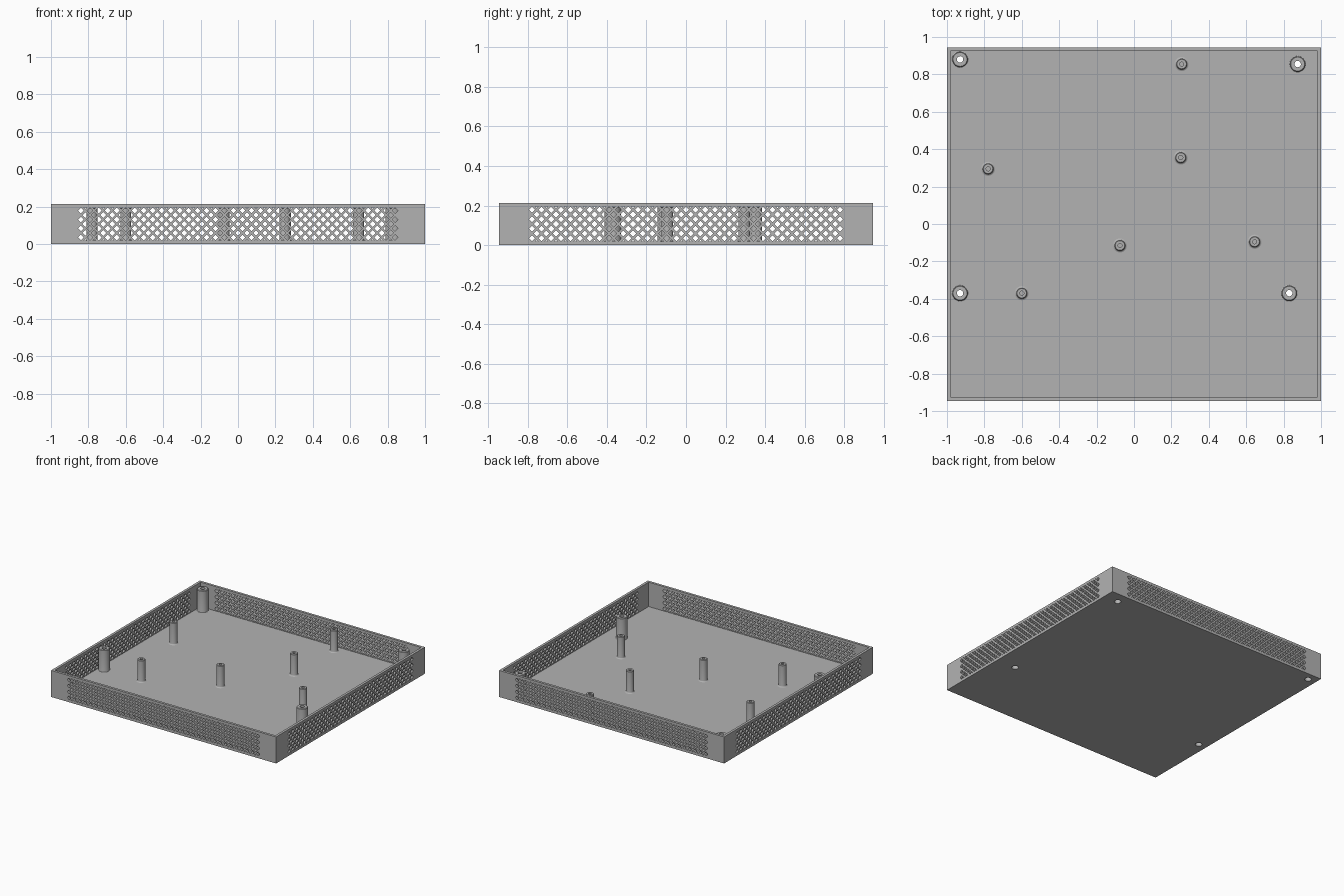
import bpy, bmesh, math
from mathutils import Matrix

if "Cube" in bpy.data.objects:
    bpy.data.objects.remove(bpy.data.objects["Cube"], do_unlink=True)

WIDTH, DEPTH, HEIGHT = 2.0, 1.89, 0.213
WALL, FLOOR = 0.02, 0.017
MID = HEIGHT / 2
VENT_HALF_HEIGHT = 0.0875
HOLE = 0.0155          # half diagonal of a vent hole
ROW = 0.048            # vertical spacing of vent holes

grey = bpy.data.materials.new("Plain grey")
grey.use_nodes = True
grey.diffuse_color = (0.45, 0.45, 0.45, 1)
grey.node_tree.nodes["Principled BSDF"].inputs["Base Color"].default_value = grey.diffuse_color


def finish(bm, name):
    bmesh.ops.recalc_face_normals(bm, faces=bm.faces)
    mesh = bpy.data.meshes.new(name)
    bm.to_mesh(mesh)
    bm.free()
    mesh.materials.append(grey)
    obj = bpy.data.objects.new(name, mesh)
    bpy.context.collection.objects.link(obj)
    return obj


def box(bm, size, centre):
    m = Matrix.Translation(centre) @ Matrix.Diagonal((*size, 1))
    bmesh.ops.create_cube(bm, size=1, matrix=m)


def prism(bm, outline, place):
    """Closed prism through both opposite walls from a 2D outline."""
    near, far = [[bm.verts.new(place(u, z, end)) for u, z in outline] for end in (-1.2, 1.2)]
    bm.faces.new(near)
    bm.faces.new(far[::-1])
    n = len(outline)
    for i in range(n):
        j = (i + 1) % n
        bm.faces.new((near[i], far[i], far[j], near[j]))


def vent_cutter(name, last, step, place):
    """Staggered diamond lattice; last is the outermost column in half steps."""
    bm = bmesh.new()
    for k in range(-last, last + 1):
        u = k * step / 2
        if (last - k) % 2 == 0:
            rows = [-1.5, -0.5, 0.5, 1.5]
        else:
            rows = [-1, 0, 1]
            # trimmed diamonds along the top and bottom edges of the grille
            for s in (-1, 1):
                tip = MID + s * (2 * ROW - HOLE)
                edge = MID + s * VENT_HALF_HEIGHT
                w = abs(edge - tip)
                prism(bm, [(u, tip), (u + w, edge), (u - w, edge)], place)
        for r in rows:
            z = MID + r * ROW
            prism(bm, [(u - HOLE, z), (u, z - HOLE), (u + HOLE, z), (u, z + HOLE)], place)
    return finish(bm, name)


def cut(target, cutter):
    mod = target.modifiers.new("cut", "BOOLEAN")
    mod.operation = "DIFFERENCE"
    mod.solver = "MANIFOLD"
    mod.object = cutter
    bpy.context.view_layer.update()
    graph = bpy.context.evaluated_depsgraph_get()
    old = target.data
    new = bpy.data.meshes.new_from_object(target.evaluated_get(graph))
    target.modifiers.clear()
    target.data = new
    bpy.data.meshes.remove(old)
    bpy.data.objects.remove(cutter, do_unlink=True)


def lathe(name, profile, xy, segments=32):
    """Closed (radius, height) loop turned about a vertical axis."""
    bm = bmesh.new()
    rings = []
    for s in range(segments):
        a = math.tau * s / segments
        rings.append([bm.verts.new((r * math.cos(a), r * math.sin(a), z)) for r, z in profile])
    n = len(profile)
    for s in range(segments):
        a, b = rings[s], rings[(s + 1) % segments]
        for i in range(n):
            j = (i + 1) % n
            bm.faces.new((a[i], b[i], b[j], a[j]))
    bmesh.ops.remove_doubles(bm, verts=bm.verts, dist=1e-6)
    obj = finish(bm, name)
    obj.location = (*xy, 0)
    bpy.ops.object.select_all(action="DESELECT")
    obj.select_set(True)
    bpy.context.view_layer.objects.active = obj
    bpy.ops.object.shade_smooth_by_angle(angle=math.radians(35))
    return obj


def base_fillet(radius, size):
    """Concave flare where a post meets the floor."""
    arc = [math.radians(a) for a in (0, 30, 60, 90)]
    return [(radius + size * (1 - math.sin(a)), FLOOR + size * (1 - math.cos(a))) for a in arc]


corner_posts = [(-0.93, 0.88), (0.875, 0.855), (-0.93, -0.37), (0.83, -0.37)]
board_posts = [(0.255, 0.855), (0.25, 0.355), (-0.78, 0.295),
               (0.645, -0.095), (-0.075, -0.115), (-0.6, -0.37)]
TOP = 0.193
BORE, SCREW = 0.025, 0.017

# Open tray
bm = bmesh.new()
box(bm, (WIDTH, DEPTH, HEIGHT), (0, 0, MID))
tray = finish(bm, "tray")
bm = bmesh.new()
box(bm, (WIDTH - 2 * WALL, DEPTH - 2 * WALL, 1), (0, 0, FLOOR + 0.5))
cut(tray, finish(bm, "cavity_cutter"))

# Ventilation grilles in all four walls
cut(tray, vent_cutter("front_back_vents", 35, ROW, lambda u, z, e: (u, e, z)))
cut(tray, vent_cutter("side_vents", 32, 0.0487, lambda u, z, e: (e, u, z)))

# Screw bores through the floor
bm = bmesh.new()
for x, y in corner_posts:
    bmesh.ops.create_cone(bm, cap_ends=True, segments=32, radius1=BORE, radius2=BORE,
                          depth=0.1, matrix=Matrix.Translation((x, y, 0)))
cut(tray, finish(bm, "bore_cutter"))

# Hollow corner posts with a wide screw bore from below
for i, xy in enumerate(corner_posts):
    profile = base_fillet(0.041, 0.004) + [
        (0.041, TOP - 0.004), (0.037, TOP), (SCREW, TOP),
        (SCREW, TOP - 0.03), (BORE, TOP - 0.03), (BORE, FLOOR)]
    lathe(f"corner_post_{i + 1}", profile, xy)

# Slim board posts with a blind pilot hole
for i, xy in enumerate(board_posts):
    profile = base_fillet(0.029, 0.009) + [
        (0.029, TOP - 0.004), (0.025, TOP), (0.011, TOP),
        (0.011, TOP - 0.08), (0, TOP - 0.08), (0, FLOOR)]
    bm_post = lathe(f"board_post_{i + 1}", profile, xy)
